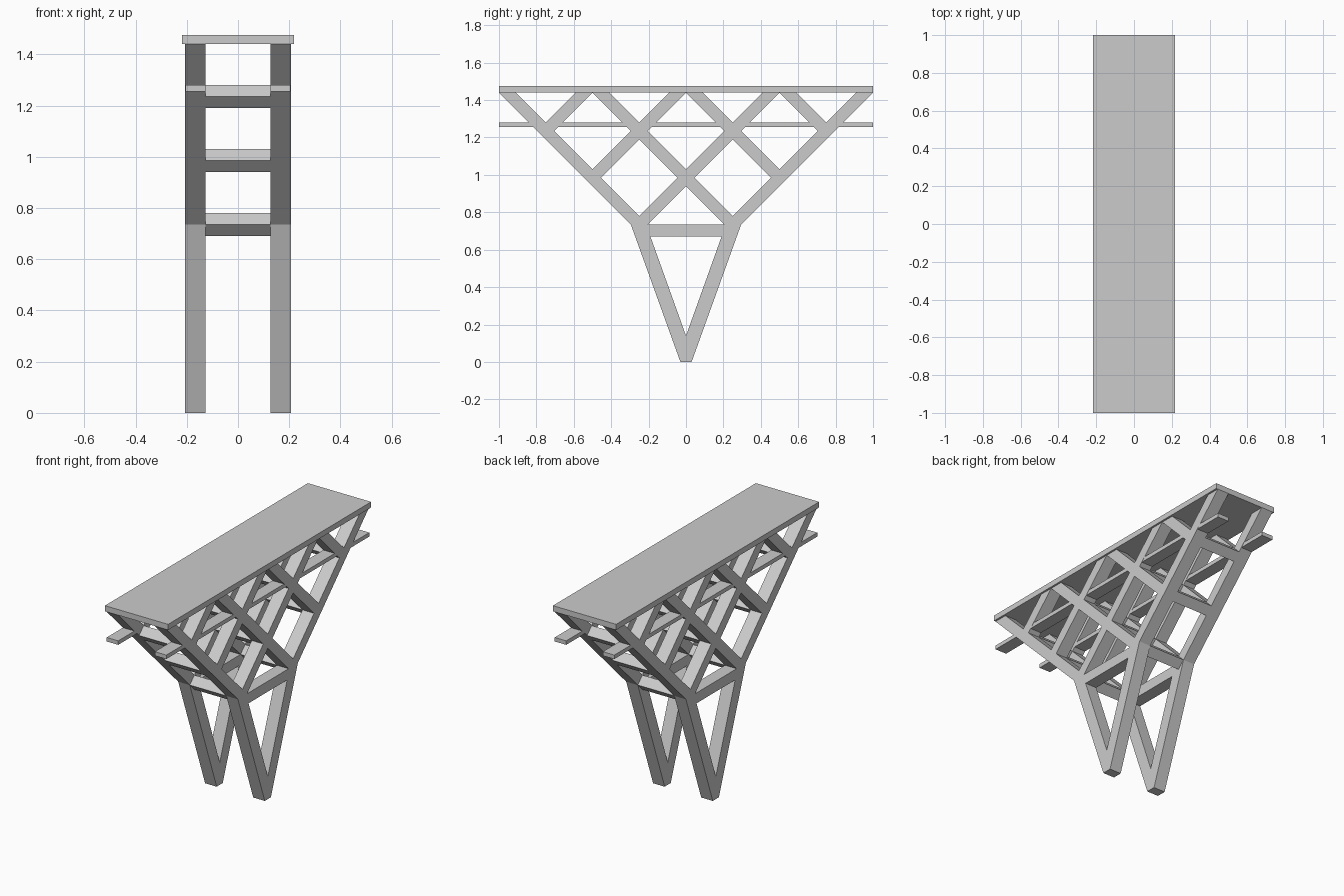
import bpy
import math

if "Cube" in bpy.data.objects:
    bpy.data.objects.remove(bpy.data.objects["Cube"])

INNER, OUTER = 0.126, 0.206      # x extents of each side truss
MID, HALF = (INNER + OUTER) / 2, (OUTER - INNER) / 2
TOP = 1.44                       # underside of the deck


def plate(name, loops, x, half):
    """Extrude closed (y, z) loops along x; inner loops become holes."""
    cu = bpy.data.curves.new(name, 'CURVE')
    cu.dimensions, cu.fill_mode, cu.extrude = '2D', 'BOTH', half
    for pts in loops:
        sp = cu.splines.new('POLY')
        sp.points.add(len(pts) - 1)
        for p, (y, z) in zip(sp.points, pts):
            p.co = (y, z, 0, 1)
        sp.use_cyclic_u = True
    tmp = bpy.data.objects.new(name + "_curve", cu)
    bpy.context.collection.objects.link(tmp)
    dg = bpy.context.evaluated_depsgraph_get()
    me = bpy.data.meshes.new_from_object(tmp.evaluated_get(dg))
    bpy.data.objects.remove(tmp)
    for f in me.polygons:
        f.use_smooth = False
    ob = bpy.data.objects.new(name, me)
    bpy.context.collection.objects.link(ob)
    ob.rotation_euler = (math.pi / 2, 0, math.pi / 2)
    ob.location.x = x
    return ob


def box(name, x, z0, z1, half_x):
    bpy.ops.mesh.primitive_cube_add(size=1, location=(x, 0, (z0 + z1) / 2))
    ob = bpy.context.object
    ob.name = name
    ob.scale = (2 * half_x, 2, z1 - z0)


def diamond(y, z, r):
    return [(y - r, z), (y, z - r), (y + r, z), (y, z + r)]


# Truss outline, with the triangular gaps under the deck cut as notches
outline = [(-0.03, 0), (0.03, 0), (0.295, 0.735), (1, TOP)]
for y in (0.75, 0.25, -0.25, -0.75):
    outline += [(y + 0.16, TOP), (y, TOP - 0.16), (y - 0.16, TOP)]
outline += [(-1, TOP), (-0.295, 0.735)]

# Lattice openings, the half opening above the tie, and the gap between legs
holes = [diamond(y, z, 0.205) for y, z in
         ((-0.25, 0.985), (0.25, 0.985), (-0.5, 1.235), (0, 1.235), (0.5, 1.235))]
holes.append([(-0.205, 0.735), (0.205, 0.735), (0, 0.94)])
holes.append([(-0.19, 0.67), (0, 0.14), (0.19, 0.67)])

# Side trusses and the long rails running through them
for side, s in (("left", -1), ("right", 1)):
    plate(side + "_truss", [outline] + holes, s * MID, HALF)
    box(side + "_rail", s * MID, 1.255, 1.28, HALF - 0.0005)

# Diamond cross beams joining the trusses at each lattice node
nodes = [(-0.25, 0.735), (0.25, 0.735),
         (-0.5, 0.985), (0, 0.985), (0.5, 0.985),
         (-0.75, 1.235), (-0.25, 1.235), (0.25, 1.235), (0.75, 1.235)]
for y, z in nodes:
    plate("cross_beam", [diamond(y, z, 0.045)], 0, INNER)

# Deck
box("deck", 0, TOP, 1.475, 0.218)
